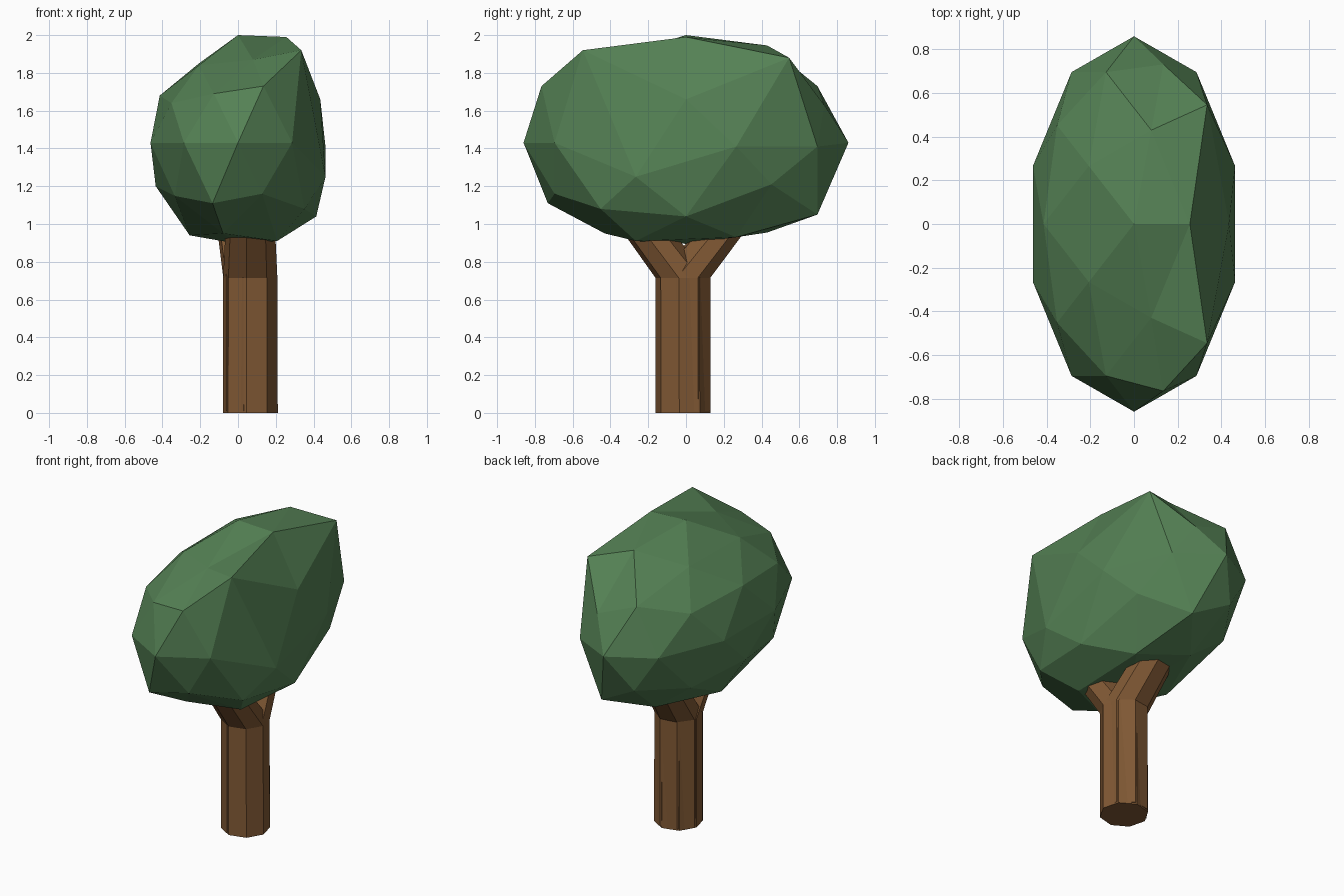
import bpy, bmesh
from math import sin, cos, radians, atan2, degrees, hypot

if "Cube" in bpy.data.objects:
    bpy.data.objects.remove(bpy.data.objects["Cube"])


def material(name, rgb):
    m = bpy.data.materials.new(name)
    m.diffuse_color = (*rgb, 1)
    m.use_nodes = True
    m.node_tree.nodes["Principled BSDF"].inputs["Base Color"].default_value = m.diffuse_color
    return m


def add_object(name, bm, mat):
    bmesh.ops.recalc_face_normals(bm, faces=bm.faces)
    me = bpy.data.meshes.new(name)
    bm.to_mesh(me)
    bm.free()
    me.materials.append(mat)
    ob = bpy.data.objects.new(name, me)
    bpy.context.collection.objects.link(ob)
    return ob


green = material("leaf_green", (0.09, 0.22, 0.09))
brown = material("bark_brown", (0.22, 0.10, 0.035))

# Crown: stretched icosphere, with individual points pushed up or down.
# Key: (latitude level from the top, angle in degrees) -> height
LEVELS = [1, 0.851, 0.526, 0.447, 0, -0.447, -0.526, -0.851, -1]
HEIGHT = {
    (1, 0): 1.99, (1, 72): 1.945, (1, 144): 1.85, (1, 216): 1.84, (1, 288): 1.87,
    (2, 36): 1.88, (2, 324): 1.92, (2, 180): 1.68, (2, 252): 1.69, (2, 108): 1.73,
    (3, 0): 1.66, (3, 72): 1.63, (3, 144): 1.65, (3, 216): 1.64, (3, 288): 1.73,
    (4, 342): 1.25, (4, 18): 1.41, (4, 54): 1.41,
    (5, 36): 1.21, (5, 324): 1.08, (5, 252): 1.11, (5, 180): 1.20,
    (6, 0): 1.04, (6, 72): 1.05, (6, 288): 1.16,
    (7, 36): 0.93, (7, 324): 0.91, (7, 108): 0.955, (7, 252): 0.95, (7, 180): 0.94,
}
bm = bmesh.new()
bmesh.ops.create_icosphere(bm, subdivisions=2, radius=1)
for v in bm.verts:
    v.co.normalize()
    x, y, z = v.co
    level = min(range(9), key=lambda i: abs(LEVELS[i] - z))
    angle = round(degrees(atan2(y, x))) % 360 if hypot(x, y) > 0.1 else 0
    default = 1.43 + z * (0.57 if z > 0 else 0.535)
    v.co = (x * 0.487, y * 0.86, HEIGHT.get((level, angle), default))
    if level == 2 and angle in (36, 324):   # jutting upper shoulders
        v.co.y *= 1.27
    if (level, angle) == (3, 288):
        v.co.y = -0.765
add_object("crown", bm, green)


# Forked trunk: two overlapping eight-sided stems, each bending into the crown
def stem(name, path, turn):
    bm = bmesh.new()
    rings = []
    for x, y, z, r in path:
        rings.append([bm.verts.new((x + r * cos(radians(turn + 45 * k)),
                                    y + r * sin(radians(turn + 45 * k)), z))
                      for k in range(8)])
    for a, b in zip(rings, rings[1:]):
        for k in range(8):
            n = (k + 1) % 8
            bm.faces.new((a[k], a[n], b[n], b[k]))
    bm.faces.new(rings[0])
    bm.faces.new(rings[-1])
    return add_object(name, bm, brown)


stem("trunk_front_branch", [(0.065, -0.015, 0, 0.147), (0.065, -0.018, 0.715, 0.145),
                            (0.065, -0.25, 1.02, 0.13)], -8)
stem("trunk_back_branch", [(0.063, -0.012, 0.01, 0.145), (0.063, -0.012, 0.715, 0.145),
                           (0.01, 0.23, 1.02, 0.13)], -14)
